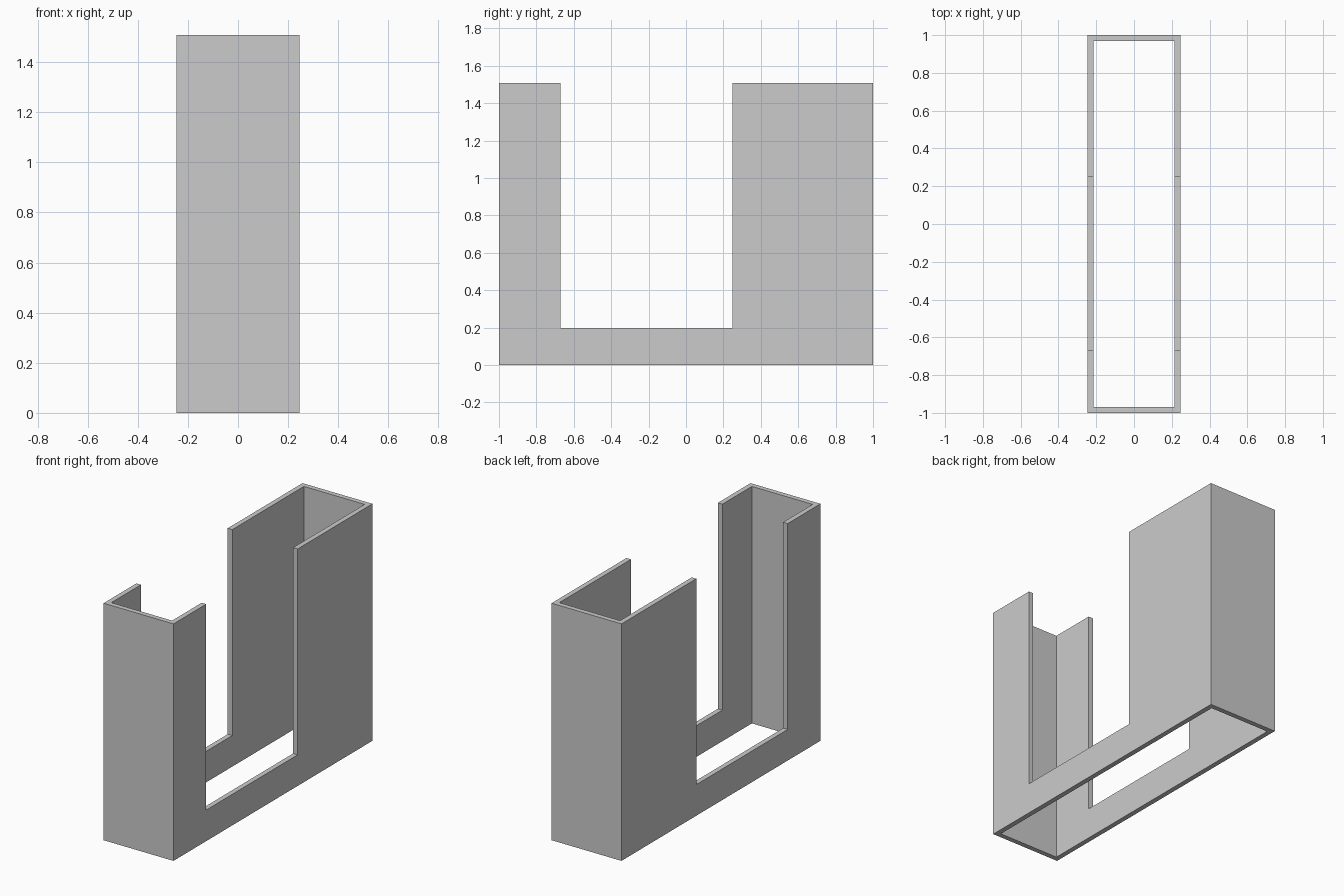
import bpy

cube = bpy.data.objects.get("Cube")
if cube:
    bpy.data.objects.remove(cube, do_unlink=True)

HALF_WIDTH, HALF_LENGTH, HEIGHT = 0.246, 1.0, 1.508
WALL = 0.032
SLOT_FRONT, SLOT_BACK, SLOT_FLOOR = -0.671, 0.248, 0.198


def box(name, low, high):
    """Axis-aligned box between two corners."""
    centre = [(a + b) / 2 for a, b in zip(low, high)]
    bpy.ops.mesh.primitive_cube_add(size=1, location=centre)
    obj = bpy.context.object
    obj.name = name
    obj.scale = [b - a for a, b in zip(low, high)]
    bpy.ops.object.transform_apply(location=True, rotation=False, scale=True)
    return obj


def cut(target, cutter):
    """Subtract the cutter from the target and discard it."""
    cutter.hide_render = True
    mod = target.modifiers.new("cut", "BOOLEAN")
    mod.operation = "DIFFERENCE"
    mod.solver = "EXACT"
    mod.object = cutter
    bpy.context.view_layer.objects.active = target
    bpy.ops.object.modifier_apply(modifier=mod.name)
    bpy.data.objects.remove(cutter, do_unlink=True)


# Outer body
sleeve = box("open_sleeve", (-HALF_WIDTH, -HALF_LENGTH, 0),
             (HALF_WIDTH, HALF_LENGTH, HEIGHT))

# Hollow, open at top and bottom
inner_x, inner_y = HALF_WIDTH - WALL, HALF_LENGTH - WALL
cut(sleeve, box("hollow_cutter", (-inner_x, -inner_y, -1),
                (inner_x, inner_y, HEIGHT + 1)))

# Tall slot through both side walls
cut(sleeve, box("slot_cutter", (-1, SLOT_FRONT, SLOT_FLOOR),
                (1, SLOT_BACK, HEIGHT + 1)))

# Plain grey material
grey = bpy.data.materials.new("plain_grey")
grey.use_nodes = True
colour = (0.6, 0.6, 0.6, 1)
grey.diffuse_color = colour
grey.node_tree.nodes["Principled BSDF"].inputs["Base Color"].default_value = colour
sleeve.data.materials.clear()
sleeve.data.materials.append(grey)
for face in sleeve.data.polygons:
    face.material_index = 0
    face.use_smooth = False
